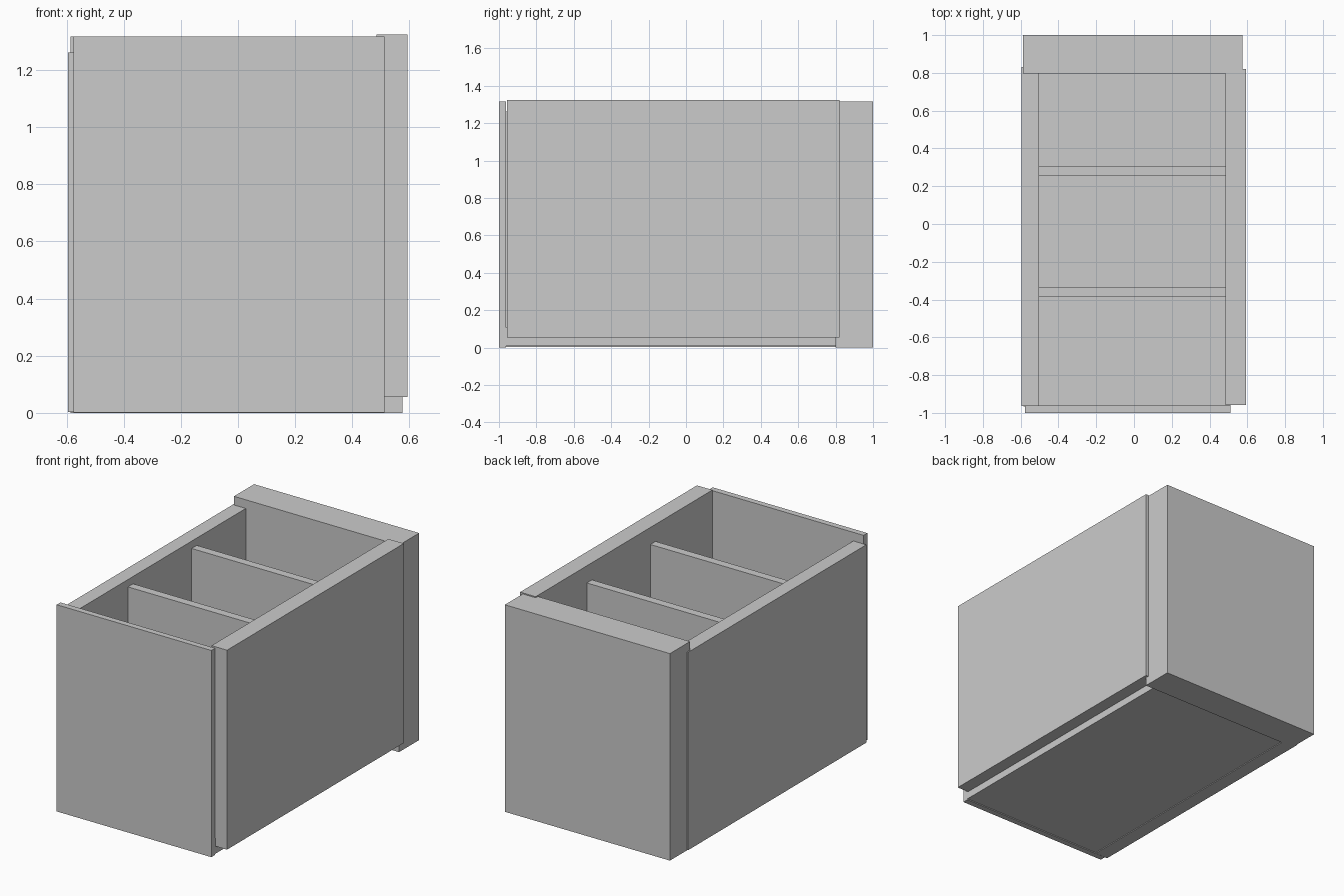
import bpy
import bmesh
from mathutils import Vector

if "Cube" in bpy.data.objects:
    bpy.data.objects.remove(bpy.data.objects["Cube"])


def board(name, x, y, z):
    """Rectangular board given its (min, max) extent on each axis."""
    lo = Vector((x[0], y[0], z[0]))
    hi = Vector((x[1], y[1], z[1]))
    bm = bmesh.new()
    bmesh.ops.create_cube(bm, size=1)
    for v in bm.verts:
        v.co = Vector([(lo[i] + hi[i]) / 2 + v.co[i] * (hi[i] - lo[i]) for i in range(3)])
    mesh = bpy.data.meshes.new(name)
    bm.to_mesh(mesh)
    bm.free()
    obj = bpy.data.objects.new(name, mesh)
    bpy.context.collection.objects.link(obj)
    return obj


# Outer boards, slightly misaligned like rough carpentry
board("front_panel", (-0.576, 0.512), (-1.0, -0.962), (0.002, 1.317))
board("back_panel", (-0.587, 0.575), (0.798, 1.0), (0.0, 1.317))
board("left_wall", (-0.595, -0.504), (-0.963, 0.83), (0.003, 1.262))
board("right_wall", (0.484, 0.593), (-0.957, 0.82), (0.055, 1.324))
board("floor", (-0.585, 0.512), (-0.965, 0.8), (0.008, 0.108))

# Two inner dividers
for i, y in enumerate((-0.36, 0.28)):
    board(f"divider_{i + 1}", (-0.51, 0.49), (y - 0.026, y + 0.026), (0.1, 1.215))
